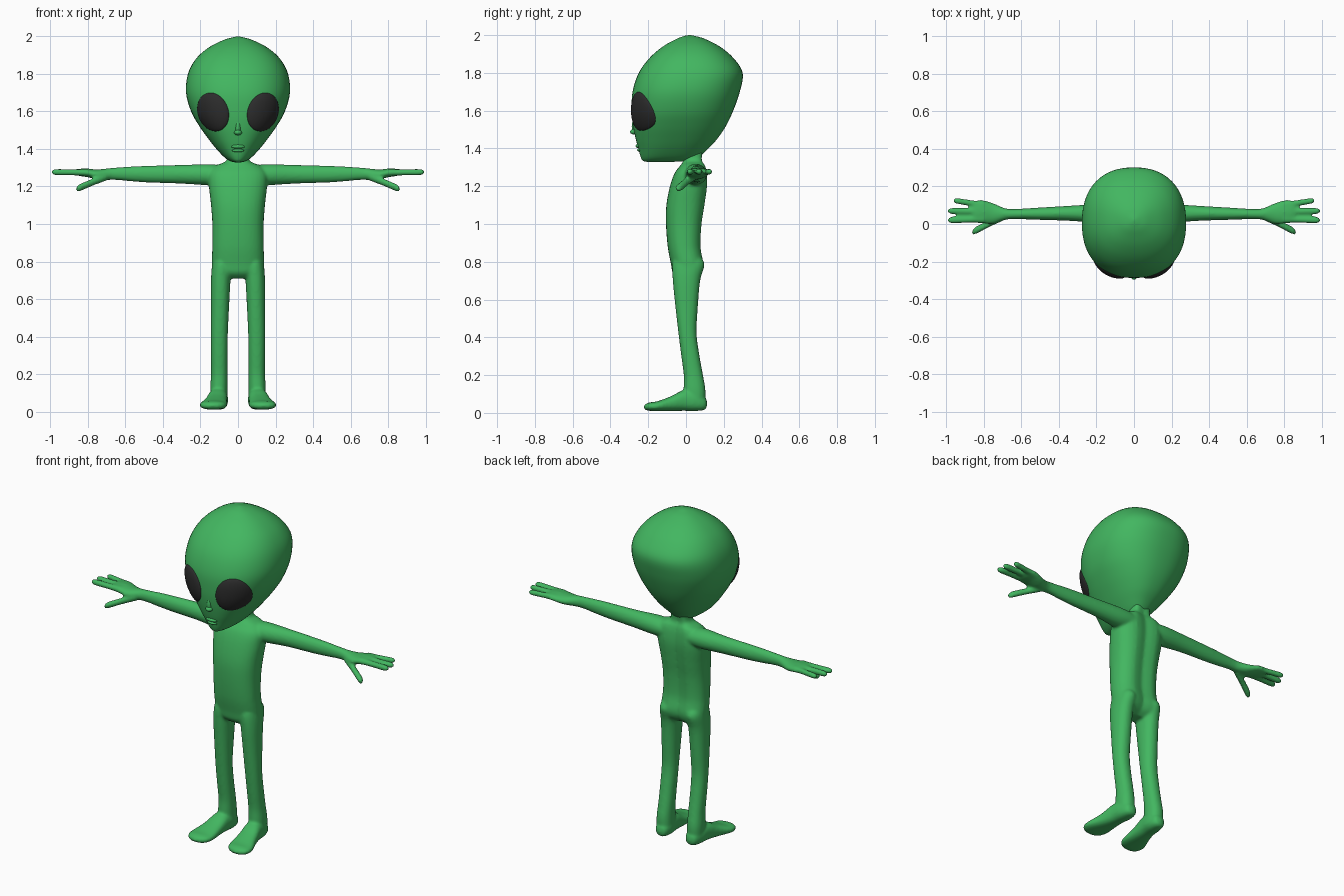
import bpy, bmesh, math
from mathutils import Vector

if "Cube" in bpy.data.objects:
    bpy.data.objects.remove(bpy.data.objects["Cube"])


def material(name, color):
    mat = bpy.data.materials.new(name)
    mat.use_nodes = True
    mat.diffuse_color = color
    bsdf = mat.node_tree.nodes["Principled BSDF"]
    bsdf.inputs["Base Color"].default_value = color
    bsdf.inputs["Roughness"].default_value = 0.6
    return mat


skin = material("green skin", (0.055, 0.47, 0.118, 1))
black = material("eye black", (0.025, 0.025, 0.025, 1))


def finish(name, bm, mat):
    bmesh.ops.recalc_face_normals(bm, faces=bm.faces)
    mesh = bpy.data.meshes.new(name)
    bm.to_mesh(mesh)
    bm.free()
    mesh.materials.append(mat)
    mesh.shade_smooth()
    obj = bpy.data.objects.new(name, mesh)
    bpy.context.scene.collection.objects.link(obj)
    return obj


def spline(rows, steps=5):
    """Smoothly interpolate rows of numbers."""
    out = []
    for i in range(len(rows) - 1):
        a, b, c, d = (rows[min(max(k, 0), len(rows) - 1)] for k in range(i - 1, i + 3))
        for s in range(steps):
            t = s / steps
            out.append([q + t / 2 * (r - p + t * (2 * p - 5 * q + 4 * r - s2
                        + t * (3 * (q - r) + s2 - p)))
                        for p, q, r, s2 in zip(a, b, c, d)])
    return out + [list(rows[-1])]


def loft(bm, axis, rows, side=1, power=2.0, groove=0.0, sides=32):
    """Skin rings of (x, y, z, radius, radius) lying across an axis."""
    u, v = [k for k in range(3) if k != axis]
    rings = []
    for x, y, z, ru, rv in spline(rows):
        ring = []
        for k in range(sides):
            a = math.tau * k / sides
            c, s = math.cos(a), math.sin(a)
            p = Vector((x, y, z))
            p[u] += math.copysign(abs(c) ** (2 / power), c) * max(ru, 0.001)
            p[v] += math.copysign(abs(s) ** (2 / power), s) * max(rv, 0.001)
            if s > 0:
                p.y -= groove * s * math.exp(-(p.x / 0.045) ** 2)
            p.x *= side
            ring.append(bm.verts.new(p))
        rings.append(ring)
    for lower, upper in zip(rings, rings[1:]):
        for k in range(sides):
            j = (k + 1) % sides
            bm.faces.new((lower[k], lower[j], upper[j], upper[k]))
    bm.faces.new(rings[0])
    bm.faces.new(rings[-1])


def upright(rows):
    """Turn (z, front, back, centre x, half width) into ring rows."""
    return [(x, (f + b) / 2, z, w, (b - f) / 2) for z, f, b, x, w in rows]


def finger(bm, start, end, radius, side):
    """Tapered finger with a round tip."""
    a, b = Vector(start), Vector(end)
    rows = [(*a.lerp(b, t), radius * r, radius * r)
            for t, r in ((0, 1.2), (0.4, 1), (0.85, 1), (0.96, 0.7), (1, 0.1))]
    loft(bm, 0, rows, side, sides=16)


# Body: torso and neck
bm = bmesh.new()
loft(bm, 2, upright([
    (0.71, -0.04, 0.05, 0, 0.08), (0.74, -0.07, 0.085, 0, 0.132),
    (0.79, -0.08, 0.1, 0, 0.14), (0.88, -0.097, 0.086, 0, 0.137),
    (1.0, -0.106, 0.092, 0, 0.137), (1.1, -0.104, 0.107, 0, 0.144),
    (1.2, -0.085, 0.12, 0, 0.155), (1.27, -0.06, 0.118, 0, 0.155),
    (1.31, -0.03, 0.11, 0, 0.12), (1.335, -0.015, 0.1, 0, 0.065),
    (1.38, -0.015, 0.105, 0, 0.056), (1.44, -0.02, 0.12, 0, 0.06)]),
    power=2.4, groove=0.02)

for side in (1, -1):
    # Legs
    loft(bm, 2, upright([
        (0.04, 0.0, 0.1, 0.1, 0.045), (0.12, -0.012, 0.103, 0.102, 0.046),
        (0.2, -0.012, 0.09, 0.1, 0.044), (0.3, -0.025, 0.072, 0.1, 0.044),
        (0.42, -0.04, 0.056, 0.099, 0.045), (0.55, -0.055, 0.062, 0.096, 0.048),
        (0.7, -0.07, 0.075, 0.092, 0.052), (0.79, -0.072, 0.098, 0.085, 0.052),
        (0.84, -0.05, 0.06, 0.08, 0.04)]), side, power=2.2)
    # Feet, splayed outwards
    loft(bm, 1, [
        (0.1, 0.112, 0.05, 0.005, 0.008), (0.1, 0.1, 0.05, 0.033, 0.033),
        (0.102, 0.05, 0.06, 0.049, 0.05), (0.108, -0.01, 0.066, 0.052, 0.055),
        (0.118, -0.08, 0.049, 0.06, 0.039), (0.13, -0.15, 0.036, 0.073, 0.026),
        (0.134, -0.195, 0.033, 0.064, 0.022), (0.136, -0.218, 0.031, 0.035, 0.013),
        (0.136, -0.224, 0.03, 0.01, 0.005)], side, power=2.4)
    # Arms and palms
    loft(bm, 0, [
        (0.08, 0.05, 1.262, 0.06, 0.05), (0.16, 0.052, 1.263, 0.058, 0.056),
        (0.3, 0.057, 1.265, 0.043, 0.05), (0.5, 0.055, 1.266, 0.033, 0.044),
        (0.64, 0.053, 1.268, 0.027, 0.034), (0.69, 0.053, 1.266, 0.032, 0.031),
        (0.75, 0.056, 1.264, 0.055, 0.027), (0.8, 0.064, 1.272, 0.063, 0.023),
        (0.84, 0.066, 1.275, 0.06, 0.02), (0.865, 0.066, 1.276, 0.045, 0.012)], side)
    # Fingers and thumb
    finger(bm, (0.8, 0.026, 1.274), (0.995, 0.02, 1.277), 0.017, side)
    finger(bm, (0.8, 0.066, 1.276), (0.995, 0.07, 1.277), 0.017, side)
    finger(bm, (0.8, 0.102, 1.274), (0.965, 0.126, 1.277), 0.016, side)
    finger(bm, (0.7, 0.04, 1.255), (0.865, -0.045, 1.185), 0.02, side)

body = finish("body", bm, skin)
remesh = body.modifiers.new("Blend", "REMESH")
remesh.mode = "VOXEL"
remesh.voxel_size = 0.008
remesh.use_smooth_shade = True
soften = body.modifiers.new("Soften", "SMOOTH")
soften.factor = 0.5
soften.iterations = 5

# Head: broad skull narrowing to a small chin
bm = bmesh.new()
loft(bm, 2, upright([
    (1.328, -0.2, -0.1, 0, 0.01), (1.335, -0.228, 0.02, 0, 0.04),
    (1.355, -0.24, 0.07, 0, 0.072), (1.4, -0.252, 0.118, 0, 0.115),
    (1.45, -0.266, 0.165, 0, 0.155), (1.52, -0.28, 0.212, 0, 0.205),
    (1.6, -0.287, 0.25, 0, 0.25), (1.7, -0.283, 0.285, 0, 0.277),
    (1.8, -0.25, 0.3, 0, 0.267), (1.88, -0.192, 0.25, 0, 0.225),
    (1.94, -0.122, 0.178, 0, 0.158), (1.98, -0.05, 0.1, 0, 0.08),
    (1.995, -0.01, 0.05, 0, 0.03), (2.0, 0.015, 0.025, 0, 0.004)]),
    power=2.3, sides=64)
head = finish("head", bm, skin)
bpy.context.view_layer.update()


def on_face(x, z):
    """Point and outward direction on the front of the head."""
    hit, point, normal, _ = head.ray_cast((x, -1, z), (0, 1, 0))
    return point, normal


# Eyes: tilted ovals that follow the face and bulge a little
for side, name in ((1, "left_eye"), (-1, "right_eye")):
    bm = bmesh.new()
    tilt = math.radians(20)
    rings = []
    for i in range(1, 13):
        r = math.sin(i / 12 * math.pi / 2)
        ring = []
        for k in range(40):
            a = math.tau * k / 40
            u, w = 0.082 * r * math.cos(a), 0.106 * r * math.sin(a)
            x = 0.133 + u * math.cos(tilt) + w * math.sin(tilt)
            z = 1.597 - u * math.sin(tilt) + w * math.cos(tilt)
            point, normal = on_face(side * x, z)
            lift = 0.02 * math.sqrt(max(0, 1 - r * r)) - 0.002
            ring.append(bm.verts.new(point + normal * lift))
        rings.append(ring)
    for inner, outer in zip(rings, rings[1:]):
        for k in range(40):
            j = (k + 1) % 40
            bm.faces.new((inner[k], inner[j], outer[j], outer[k]))
    bm.faces.new(rings[0])
    finish(name, bm, black)


# Nose and lips: small flattened beads set into the face
def bead(name, z, sink, size):
    bm = bmesh.new()
    bmesh.ops.create_uvsphere(bm, u_segments=20, v_segments=12, radius=1)
    bmesh.ops.scale(bm, vec=size, verts=bm.verts)
    obj = finish(name, bm, skin)
    obj.location = on_face(0, z)[0] + Vector((0, sink, 0))
    return obj


bead("nose_tip", 1.488, 0.003, (0.021, 0.025, 0.015))
bead("nose_bridge", 1.515, 0.008, (0.014, 0.016, 0.04))
bead("upper_lip", 1.413, 0.004, (0.036, 0.015, 0.011))
bead("lower_lip", 1.392, 0.004, (0.032, 0.013, 0.009))
